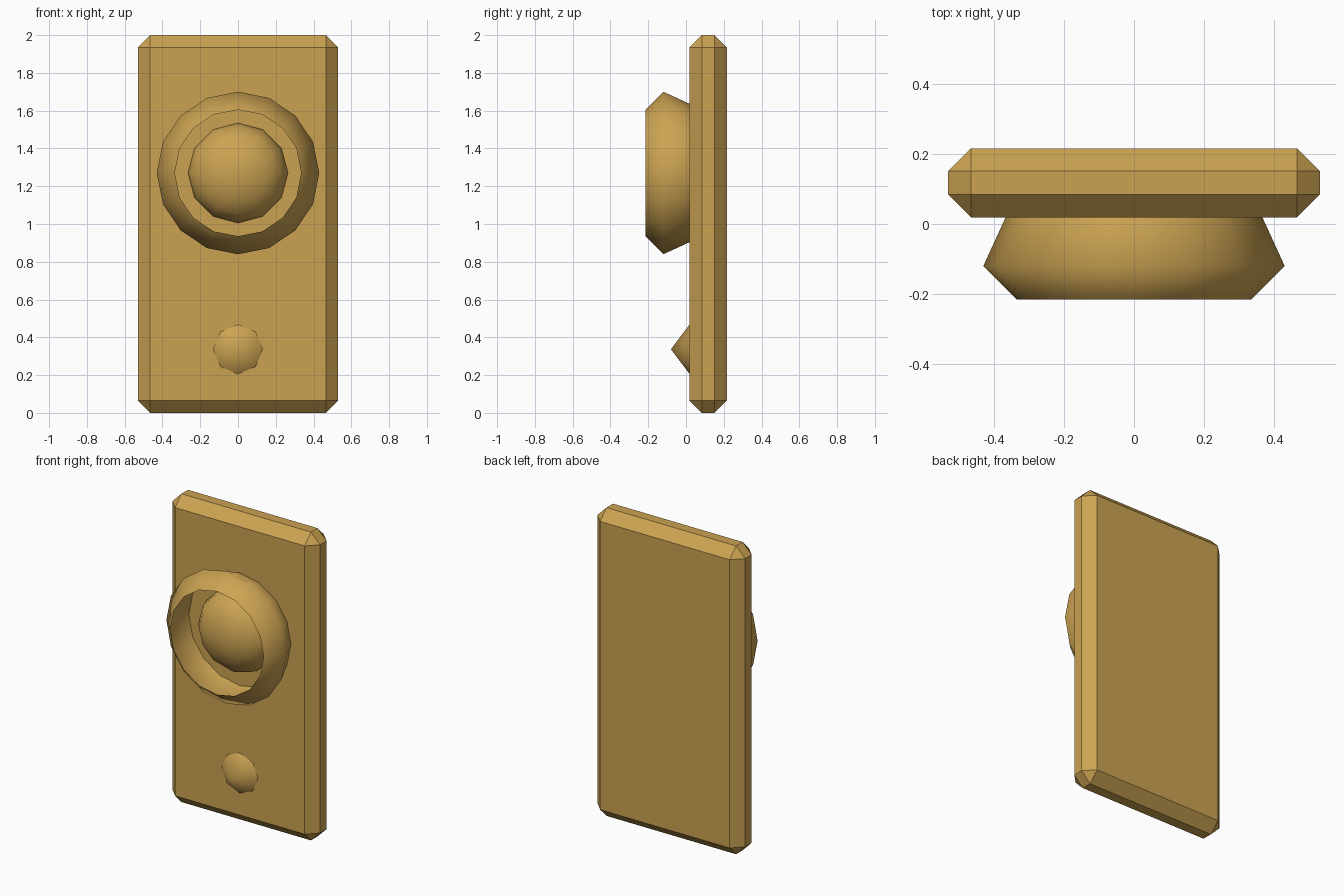
import bpy, bmesh, math

if "Cube" in bpy.data.objects:
    bpy.data.objects.remove(bpy.data.objects["Cube"])

brass = bpy.data.materials.new("brass")
brass.diffuse_color = (0.60, 0.365, 0.085, 1)
brass.use_nodes = True
brass.node_tree.nodes["Principled BSDF"].inputs["Base Color"].default_value = brass.diffuse_color


def finish(name, bm, smooth):
    bmesh.ops.recalc_face_normals(bm, faces=bm.faces)
    me = bpy.data.meshes.new(name)
    bm.to_mesh(me)
    bm.free()
    me.materials.append(brass)
    for p in me.polygons:
        p.use_smooth = smooth
    ob = bpy.data.objects.new(name, me)
    bpy.context.collection.objects.link(ob)
    return ob


def lathe(name, profile, sides, zc):
    """Revolve (radius, y) points around a y-directed axis at height zc."""
    bm = bmesh.new()
    rings = []
    for r, y in profile:
        n = 1 if r == 0 else sides
        rings.append([bm.verts.new((r * math.sin(2 * math.pi * i / sides), y,
                                    zc + r * math.cos(2 * math.pi * i / sides)))
                      for i in range(n)])
    for a, b in zip(rings, rings[1:]):
        for i in range(sides):
            j = (i + 1) % sides
            if len(a) == 1:
                bm.faces.new((a[0], b[i], b[j]))
            else:
                bm.faces.new((a[i], a[j], b[j], b[i]))
    return finish(name, bm, True)


# Chamfered back plate
bm = bmesh.new()
bmesh.ops.create_cube(bm, size=1)
for v in bm.verts:
    v.co = (v.co.x * 1.06, 0.1175 + v.co.y * 0.197, 1 + v.co.z * 2)
bmesh.ops.bevel(bm, geom=bm.edges[:], offset=0.065, segments=1,
                affect='EDGES', profile=0.5)
finish("back_plate", bm, False)

# Open flared collar, a thin shell sunk into the plate
lathe("collar", [(0.335, -0.215), (0.43, -0.12), (0.352, 0.05)], 16, 1.27)

# Rounded button inside the collar
dome = [(0, -0.17)]
for k in range(1, 6):
    t = math.radians(18 * k)
    dome.append((0.265 * math.sin(t), 0.01 - 0.18 * math.cos(t)))
dome.append((0.262, 0.04))
lathe("button", dome, 12, 1.27)

# Small pointed stud
lathe("stud", [(0, -0.08), (0.132, 0.02), (0.14, 0.026)], 8, 0.337)
